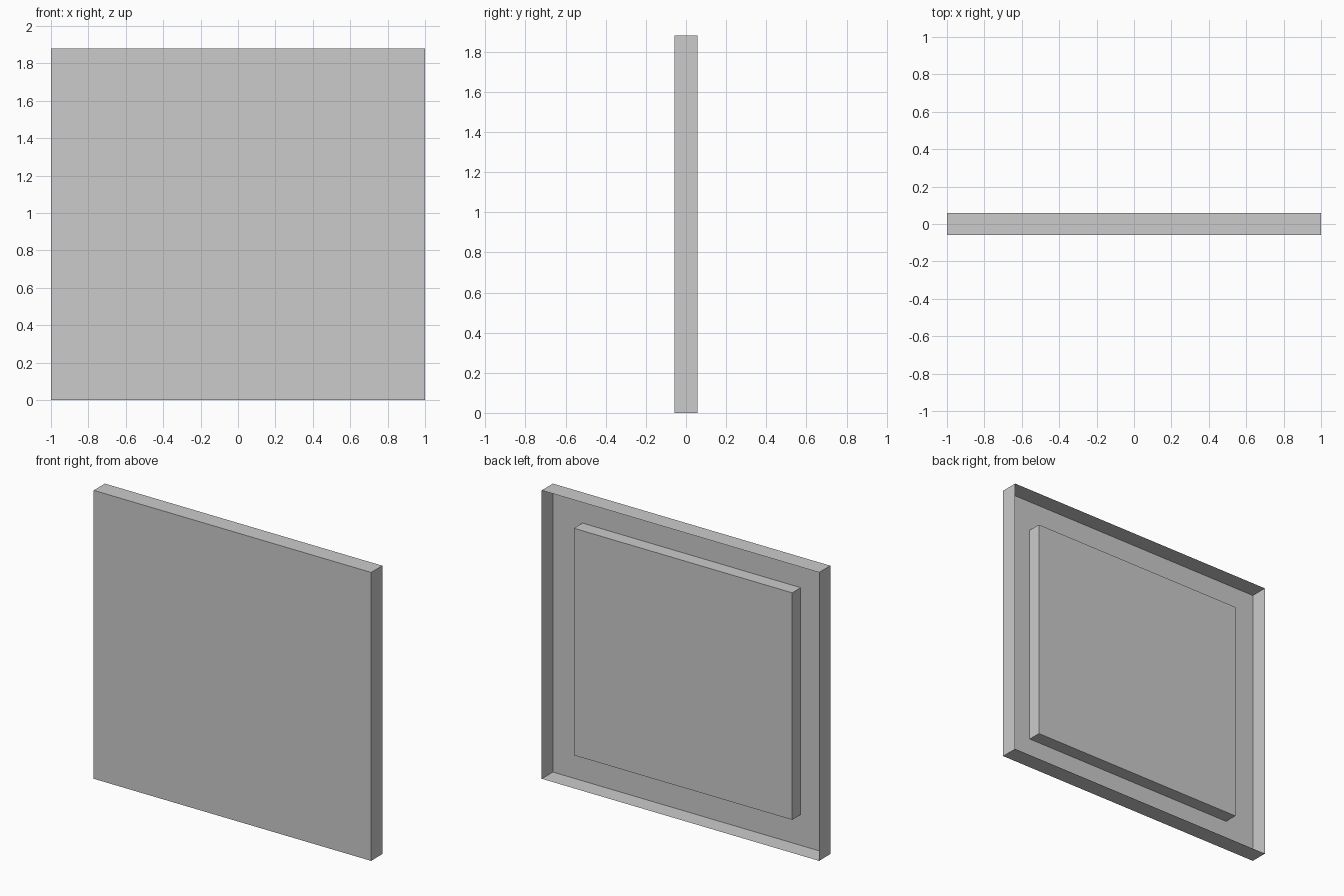
import bpy
import bmesh
from mathutils import Matrix, Vector

cube = bpy.data.objects.get("Cube")
if cube:
    bpy.data.objects.remove(cube, do_unlink=True)

WIDTH, HEIGHT, DEPTH = 2.0, 1.88, 0.115
PANEL_SCALE, PANEL_DEPTH = 0.787, 0.088
FRONT = -DEPTH / 2

grey = bpy.data.materials.new("light_grey")
grey.use_nodes = True
colour = (0.6, 0.6, 0.6, 1)
grey.diffuse_color = colour
grey.node_tree.nodes["Principled BSDF"].inputs["Base Color"].default_value = colour


def open_box(name, width, depth, height, open_side):
    """Thin box standing on the front plane, with the side facing open_side removed."""
    bm = bmesh.new()
    centre = Matrix.Translation((0, FRONT + depth / 2, HEIGHT / 2))
    size = Matrix.Diagonal((width, depth, height, 1))
    bmesh.ops.create_cube(bm, size=1, matrix=centre @ size)
    bm.normal_update()
    removed = [f for f in bm.faces if f.normal.dot(Vector(open_side)) > 0.9]
    bmesh.ops.delete(bm, geom=removed, context='FACES')
    mesh = bpy.data.meshes.new(name)
    bm.to_mesh(mesh)
    bm.free()
    mesh.materials.append(grey)
    obj = bpy.data.objects.new(name, mesh)
    bpy.context.collection.objects.link(obj)
    return obj


# Front sheet with its folded rim, open at the back
open_box("tray_shell", WIDTH, DEPTH, HEIGHT, (0, 1, 0))

# Raised panel on the inside of the sheet
open_box("raised_back_panel", WIDTH * PANEL_SCALE, PANEL_DEPTH,
         HEIGHT * PANEL_SCALE, (0, -1, 0))
